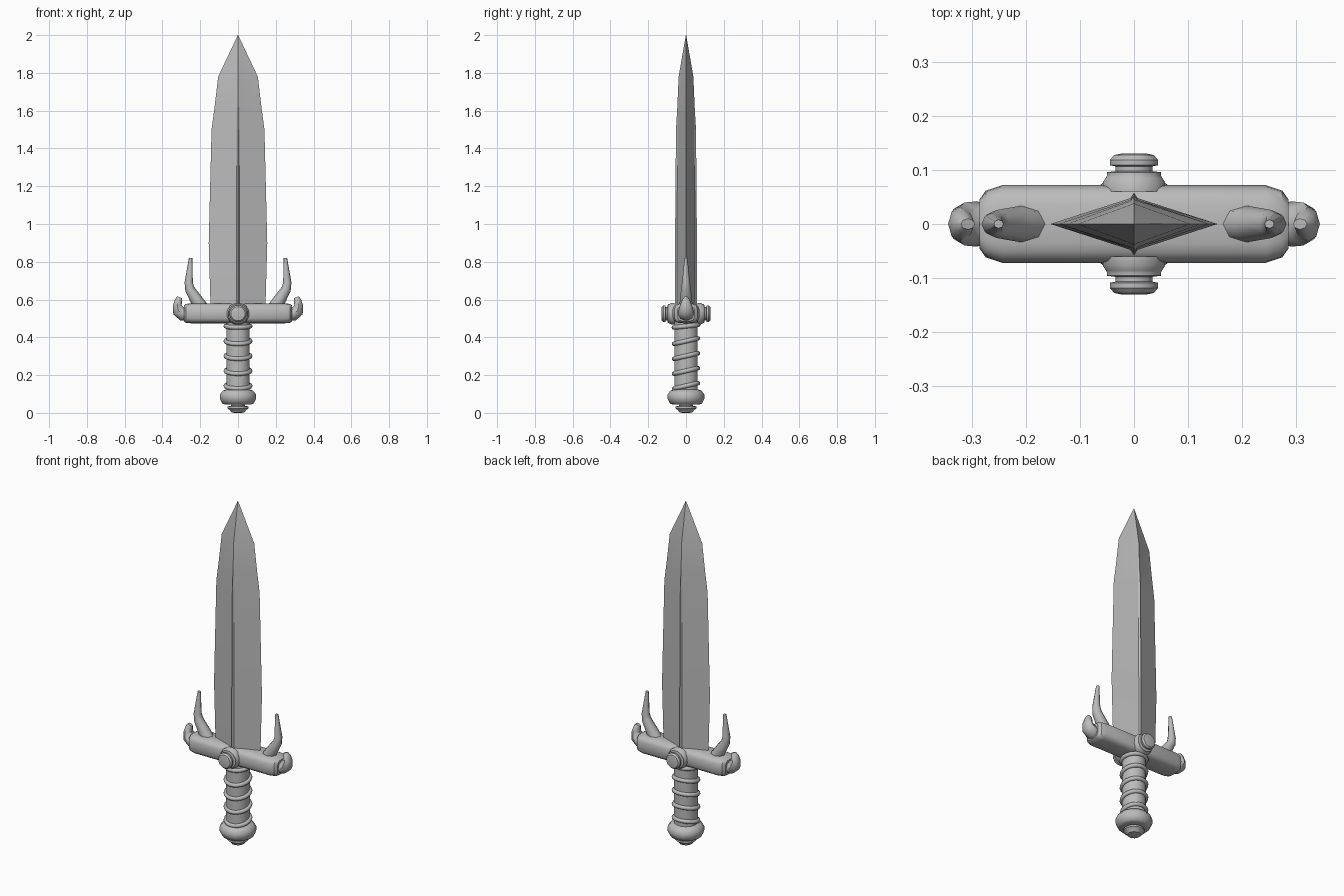
import bpy, bmesh, math
from mathutils import Vector, Matrix

if "Cube" in bpy.data.objects:
    bpy.data.objects.remove(bpy.data.objects["Cube"])

steel = bpy.data.materials.new("grey_metal")
steel.use_nodes = True
GREY = (0.5, 0.5, 0.5, 1)
steel.diffuse_color = GREY
steel.node_tree.nodes["Principled BSDF"].inputs["Base Color"].default_value = GREY


def loft(name, rings, angle=35):
    """Skin a list of equal-length point rings and cap both ends."""
    bm = bmesh.new()
    loops = [[bm.verts.new(p) for p in r] for r in rings]
    n = len(loops[0])
    for a, b in zip(loops, loops[1:]):
        for i in range(n):
            j = (i + 1) % n
            bm.faces.new((a[i], a[j], b[j], b[i]))
    bm.faces.new(loops[0][::-1])
    bm.faces.new(loops[-1])
    bmesh.ops.recalc_face_normals(bm, faces=bm.faces)
    mesh = bpy.data.meshes.new(name)
    bm.to_mesh(mesh)
    bm.free()
    return finish(bpy.data.objects.new(name, mesh), angle)


def finish(obj, angle):
    if not obj.users_collection:
        bpy.context.collection.objects.link(obj)
    obj.data.materials.clear()
    obj.data.materials.append(steel)
    bpy.ops.object.select_all(action="DESELECT")
    obj.select_set(True)
    bpy.context.view_layer.objects.active = obj
    bpy.ops.object.shade_smooth_by_angle(angle=math.radians(angle))
    return obj


def lathe(name, profile, sides, matrix=Matrix(), angle=35):
    """Turn (radius, height) pairs around the local z axis."""
    turns = [2 * math.pi * (i + 0.5) / sides for i in range(sides)]
    return loft(name, [[matrix @ Vector((r * math.cos(t), r * math.sin(t), h)) for t in turns]
                       for r, h in profile], angle)


def horn(name, side, path, sides=8):
    """Tapered tube in the xz plane: path of (x, z, in-plane radius, y radius)."""
    rings = []
    for k, (x, z, r, ry) in enumerate(path):
        before, after = path[max(k - 1, 0)], path[min(k + 1, len(path) - 1)]
        d = Vector((after[0] - before[0], after[1] - before[1])).normalized()
        ring = []
        for i in range(sides):
            t = 2 * math.pi * i / sides
            c = r * math.cos(t)
            ring.append((side * (x + d.y * c), ry * math.sin(t), z - d.x * c))
        rings.append(ring)
    return loft(name, rings, 50)


# Blade: diamond section with a thin raised ridge that fades near the point
blade = []
for z, w, t, ridge in [(0.55, 0.145, 0.05, 0.008), (0.9, 0.155, 0.05, 0.008),
                       (1.5, 0.14, 0.047, 0.006), (1.62, 0.124, 0.045, 0.001),
                       (1.78, 0.105, 0.038, 0.001), (2.0, 0.001, 0.001, 0)]:
    g = min(0.007, w * 0.1)
    s = t * (1 - g / w)
    blade.append([(w, 0, z), (g, s, z), (0, t + ridge, z), (-g, s, z),
                  (-w, 0, z), (-g, -s, z), (0, -t - ridge, z), (g, -s, z)])
loft("blade", blade, 10)

# Crossguard: rounded bar with chamfered ends
def guard_ring(x, ry, rz, n=20, power=0.6):
    pts = []
    for i in range(n):
        t = 2 * math.pi * i / n
        c, s = math.cos(t), math.sin(t)
        pts.append((x, math.copysign(abs(c) ** power, c) * ry,
                    0.527 + math.copysign(abs(s) ** power, s) * rz))
    return pts

half = [(0.245, 0.072, 0.053), (0.275, 0.062, 0.05), (0.287, 0.045, 0.042)]
loft("crossguard", [guard_ring(-x, a, b) for x, a, b in reversed(half)]
     + [guard_ring(x, a, b) for x, a, b in half])

# Horns and end claws on both arms of the guard
for side, label in ((1, "left"), (-1, "right")):
    horn(label + "_horn", side, [(0.195, 0.56, 0.036, 0.034), (0.215, 0.59, 0.034, 0.033),
                                 (0.255, 0.655, 0.026, 0.026), (0.261, 0.69, 0.022, 0.021),
                                 (0.251, 0.82, 0.009, 0.008)])
    horn(label + "_claw", side, [(0.265, 0.52, 0.034, 0.036), (0.292, 0.523, 0.036, 0.042),
                                 (0.314, 0.54, 0.034, 0.04), (0.322, 0.568, 0.023, 0.032),
                                 (0.315, 0.595, 0.02, 0.022), (0.308, 0.612, 0.014, 0.01)])

# Round studs on the front and back of the guard
stud = [(0.066, 0.06), (0.064, 0.077), (0.054, 0.086), (0.052, 0.09), (0.052, 0.096),
        (0.036, 0.098), (0.036, 0.107), (0.046, 0.109), (0.046, 0.119),
        (0.038, 0.128), (0.022, 0.131)]
for side, label in ((-1, "front"), (1, "back")):
    turn = Matrix.Translation((0, 0, 0.525)) @ Matrix.Rotation(-side * math.pi / 2, 4, "X")
    # the flared base is trimmed to the guard height
    lathe(label + "_stud", [(min(r, 0.06), h) for r, h in stud], 12, turn)

# Grip with slanted wrapping bands
lathe("grip", [(0.063, 0.1), (0.063, 0.49)], 16)
for k in range(5):
    bpy.ops.mesh.primitive_torus_add(major_radius=0.065, minor_radius=0.012,
                                     major_segments=24, minor_segments=8,
                                     location=(0, 0, 0.143 + 0.079 * k),
                                     rotation=(math.radians(13 if k < 4 else 6), 0, 0))
    band = bpy.context.object
    band.name = "grip_band_%d" % (k + 1)
    finish(band, 60)

# Pommel with a small foot button
lathe("pommel", [(0.06, 0.125), (0.082, 0.118), (0.097, 0.098), (0.098, 0.075),
                 (0.085, 0.05), (0.07, 0.044), (0.035, 0.044)], 14, angle=45)
lathe("pommel_button", [(0.035, 0.05), (0.038, 0.038), (0.057, 0.034), (0.057, 0.024),
                        (0.042, 0.012), (0.036, 0.003), (0.02, 0)], 12)
